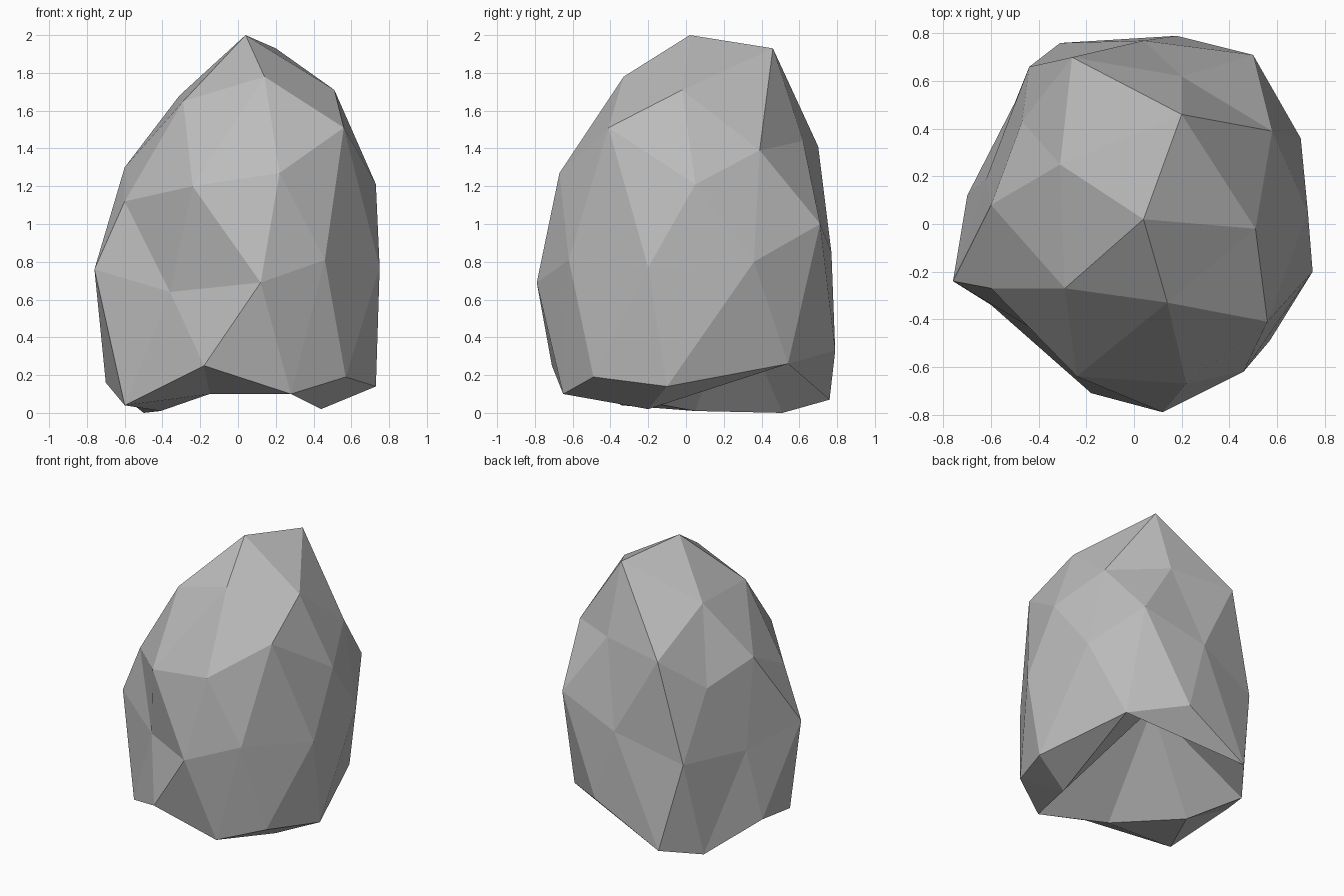
import bpy, bmesh
from mathutils import Vector

# Remove the default cube only
cube = bpy.data.objects.get("Cube")
if cube is not None:
    bpy.data.objects.remove(cube, do_unlink=True)


def flat_material(name, colour):
    """One plain colour for the viewport and for the render."""
    material = bpy.data.materials.new(name)
    material.use_nodes = True
    material.diffuse_color = colour
    shader = material.node_tree.nodes["Principled BSDF"]
    shader.inputs["Base Color"].default_value = colour
    shader.inputs["Roughness"].default_value = 0.9
    return material


# Corner points of the boulder, in bands from the peak to the base
peak = [(.04, .02, 2), (.2, .46, 1.93), (.14, -.33, 1.78), (.51, -.02, 1.71),
        (-.31, .25, 1.68), (-.29, -.27, 1.65)]
shoulder = [(.56, -.41, 1.51), (.58, .39, 1.39), (.2, .62, 1.44),
            (-.26, .7, 1.41), (-.6, .08, 1.3), (.22, -.67, 1.27),
            (-.24, -.64, 1.2), (.73, .05, 1.21), (-.47, .43, 1.17),
            (-.6, -.27, 1.12)]
waist = [(.5, .71, 1), (.04, .77, .85), (-.44, .66, .69), (-.62, .19, .67),
         (-.76, -.24, .76), (-.36, -.48, .64), (.12, -.79, .69),
         (.46, -.62, .81), (.75, -.2, .77), (.7, .36, .8)]
foot = [(.18, .79, .33), (.52, .54, .26), (.73, -.1, .14), (.57, -.49, .19),
        (.28, -.65, .1), (-.18, -.71, .25), (-.6, -.34, .04),
        (-.7, .12, .16), (-.5, .51, 0), (-.31, .76, .07)]
underside = [(.44, -.2, .02), (-.15, -.44, .1), (-.41, .05, .01)]

# The middle of the base starts level and is then pushed up into a hollow
hollow_start = (.04, -.12, 0)
hollow_end = (.05, .25, .6)

outer = peak + shoulder + waist + foot + underside
start = [Vector(p) for p in outer + [hollow_start]]
final = [Vector(p) for p in outer + [hollow_end]]


def on_sphere(point, middle=.85, squash=.78):
    """Direction of a point from the boulder's middle, on a unit sphere."""
    return Vector((point.x, point.y, (point.z - middle) * squash)).normalized()


# Join neighbouring corners on a sphere, then move each corner to its place
bm = bmesh.new()
corners = [bm.verts.new(on_sphere(point)) for point in start]
bmesh.ops.convex_hull(bm, input=corners, use_existing_faces=False)
for corner, point in zip(corners, final):
    corner.co = point
bmesh.ops.recalc_face_normals(bm, faces=bm.faces)
for face in bm.faces:
    face.smooth = False

# Boulder object with one stone colour
mesh = bpy.data.meshes.new("boulder")
bm.to_mesh(mesh)
bm.free()
mesh.materials.append(flat_material("stone grey", (.5, .5, .5, 1)))
boulder = bpy.data.objects.new("boulder", mesh)
bpy.context.collection.objects.link(boulder)
